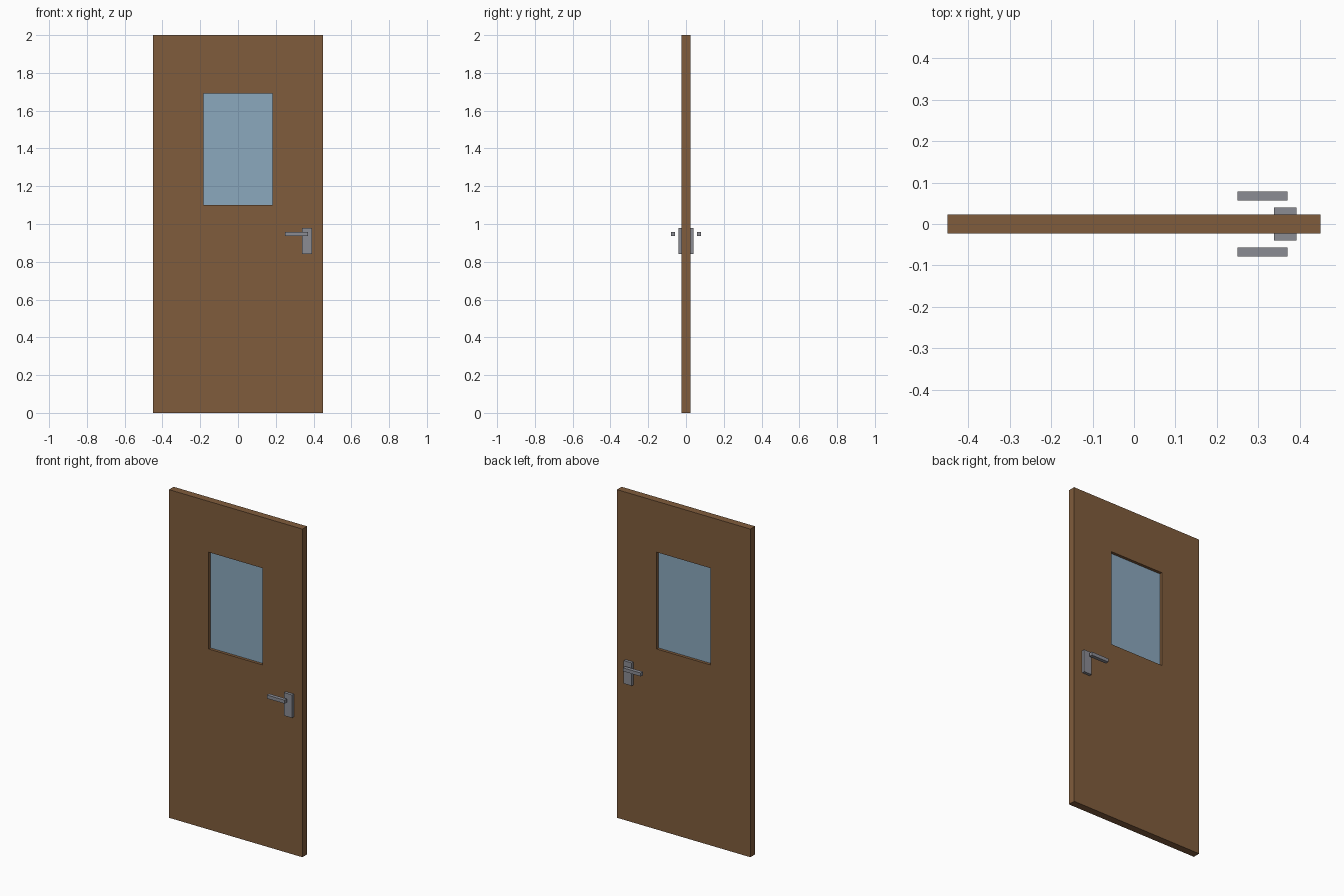
import bpy
import bmesh

if "Cube" in bpy.data.objects:
    bpy.data.objects.remove(bpy.data.objects["Cube"])


def srgb_material(name, r, g, b):
    lin = [((c / 255 + 0.055) / 1.055) ** 2.4 for c in (r, g, b)]
    mat = bpy.data.materials.new(name)
    mat.diffuse_color = (*lin, 1.0)
    mat.use_nodes = True
    mat.node_tree.nodes["Principled BSDF"].inputs["Base Color"].default_value = mat.diffuse_color
    return mat


wood = srgb_material("brown_wood", 128, 92, 60)
glass = srgb_material("blue_glass", 139, 168, 189)
metal = srgb_material("grey_metal", 139, 140, 148)


def add_object(name, bm, mat):
    bmesh.ops.recalc_face_normals(bm, faces=bm.faces)
    mesh = bpy.data.meshes.new(name)
    bm.to_mesh(mesh)
    bm.free()
    mesh.materials.append(mat)
    obj = bpy.data.objects.new(name, mesh)
    bpy.context.collection.objects.link(obj)
    return obj


def box(name, x, y, z, mat):
    """Box between (min, max) pairs on each axis."""
    bm = bmesh.new()
    bmesh.ops.create_cube(bm, size=1)
    for v in bm.verts:
        v.co = [sum(r) / 2 + c * (r[1] - r[0]) for r, c in zip((x, y, z), v.co)]
    return add_object(name, bm, mat)


HALF = 0.0225            # half the door thickness
WIN_X, WIN_Z = (-0.182, 0.182), (1.10, 1.69)

# Door leaf: a 3 x 3 sheet without its middle cell, extruded to thickness
xs = (-0.45, *WIN_X, 0.45)
zs = (0.0, *WIN_Z, 2.0)
bm = bmesh.new()
grid = [[bm.verts.new((x, -HALF, z)) for z in zs] for x in xs]
for i in range(3):
    for j in range(3):
        if (i, j) != (1, 1):
            bm.faces.new((grid[i][j], grid[i + 1][j],
                          grid[i + 1][j + 1], grid[i][j + 1]))
ext = bmesh.ops.extrude_face_region(bm, geom=bm.faces[:], use_keep_orig=True)
moved = [g for g in ext["geom"] if isinstance(g, bmesh.types.BMVert)]
bmesh.ops.translate(bm, verts=moved, vec=(0, 2 * HALF, 0))
add_object("door_leaf", bm, wood)

# Recessed window pane
box("window_pane", WIN_X, (-0.005, 0.005), WIN_Z, glass)

# Lock plate and lever handle on both sides
for side, s in (("front", -1), ("back", 1)):
    box(side + "_lock_plate", (0.338, 0.392),
        sorted((s * HALF, s * 0.04)), (0.84, 0.98), metal)
    box(side + "_lever", (0.25, 0.37),
        sorted((s * 0.057, s * 0.079)), (0.936, 0.957), metal)
